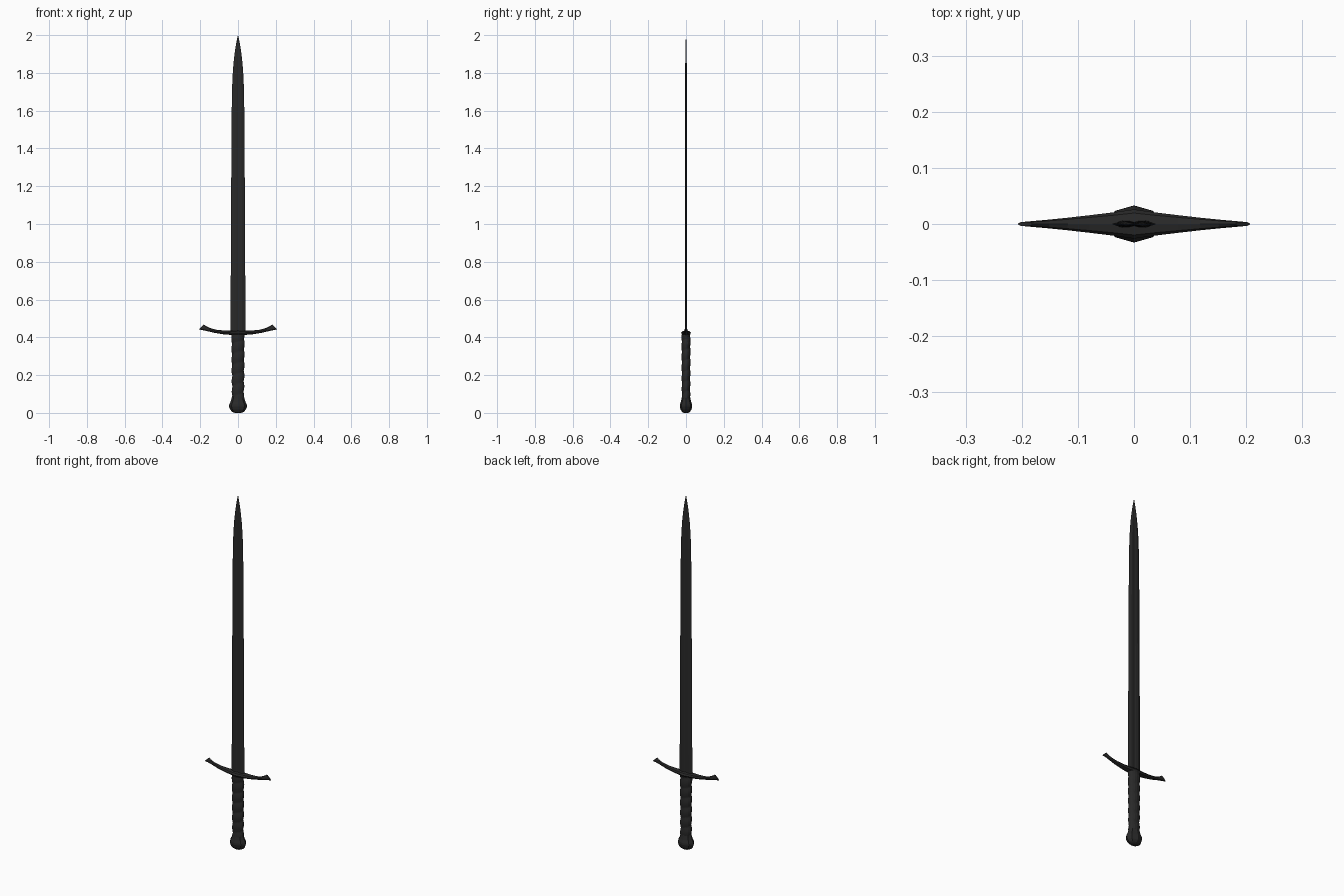
import bpy, bmesh, math

if "Cube" in bpy.data.objects:
    bpy.data.objects.remove(bpy.data.objects["Cube"])

steel = bpy.data.materials.new("dark_steel")
steel.diffuse_color = (0.022, 0.022, 0.022, 1)
steel.use_nodes = True
steel.node_tree.nodes["Principled BSDF"].inputs["Base Color"].default_value = steel.diffuse_color


def loft(name, rings):
    """Skin a list of equal-length closed rings and cap both ends."""
    bm = bmesh.new()
    loops = [[bm.verts.new(p) for p in r] for r in rings]
    n = len(loops[0])
    for a, b in zip(loops, loops[1:]):
        for i in range(n):
            j = (i + 1) % n
            bm.faces.new((a[i], a[j], b[j], b[i]))
    bm.faces.new(loops[0][::-1])
    bm.faces.new(loops[-1])
    bmesh.ops.recalc_face_normals(bm, faces=bm.faces)
    me = bpy.data.meshes.new(name)
    bm.to_mesh(me)
    bm.free()
    me.materials.append(steel)
    ob = bpy.data.objects.new(name, me)
    bpy.context.collection.objects.link(ob)
    return ob


# blade: thin section with a shallow central fuller, curving to a point
blade = [(0.42, .040, .0065), (0.8, .038, .006), (1.2, .036, .0055),
         (1.55, .034, .005), (1.70, .032, .005), (1.78, .029, .0045),
         (1.85, .024, .004), (1.91, .017, .003), (1.96, .009, .002),
         (2.0, .0005, .0005)]
section = [(1, 0), (.55, 1), (.2, .9), (0, .6), (-.2, .9), (-.55, 1),
           (-1, 0), (-.55, -1), (-.2, -.9), (0, -.6), (.2, -.9), (.55, -1)]
loft("blade", [[(w * u, t * v, z) for u, v in section] for z, w, t in blade])

# crossguard: upswept arms, narrow in depth and flared at the tips
half = [(0, .4235, .026, .0125, 0), (.035, .424, .021, .0115, 0),
        (.08, .4265, .0155, .010, .10), (.12, .432, .011, .009, .25),
        (.155, .441, .0075, .010, .42), (.178, .449, .0055, .0135, .60),
        (.194, .4545, .004, .0185, .80)]
stations = [(-x, z, d, h, -a) for x, z, d, h, a in half[:0:-1]] + half
guard = []
for x, z, d, h, a in stations:
    ring = []
    for u, v in [(1, 0), (.75, .7), (0, 1), (-.75, .7),
                 (-1, 0), (-.75, -.7), (0, -1), (.75, -.7)]:
        ring.append((x - math.sin(a) * h * v, d * u, z + math.cos(a) * h * v))
    guard.append(ring)
loft("crossguard", guard)

# grip: oval handle with a spiral wrap
grip = []
N, STEPS = 16, 60
for k in range(STEPS + 1):
    f = k / STEPS
    z = .075 + f * .34
    ring = []
    for i in range(N):
        a = 2 * math.pi * i / N
        bump = abs(math.sin(math.pi * (z / .056) - a / 2))
        r = (.84 + .08 * f) + .13 * bump
        ring.append((.034 * r * math.cos(a), .0235 * r * math.sin(a), z))
    grip.append(ring)
loft("grip", grip)

# pommel: faceted oval knob
pommel = [(.0, .018), (.006, .031), (.018, .042), (.034, .048), (.044, .047),
          (.060, .039), (.076, .034), (.090, .031)]
loft("pommel", [[(r * math.cos(i * math.pi / 4),
                  .69 * r * math.sin(i * math.pi / 4), z)
                 for i in range(8)] for z, r in pommel])
